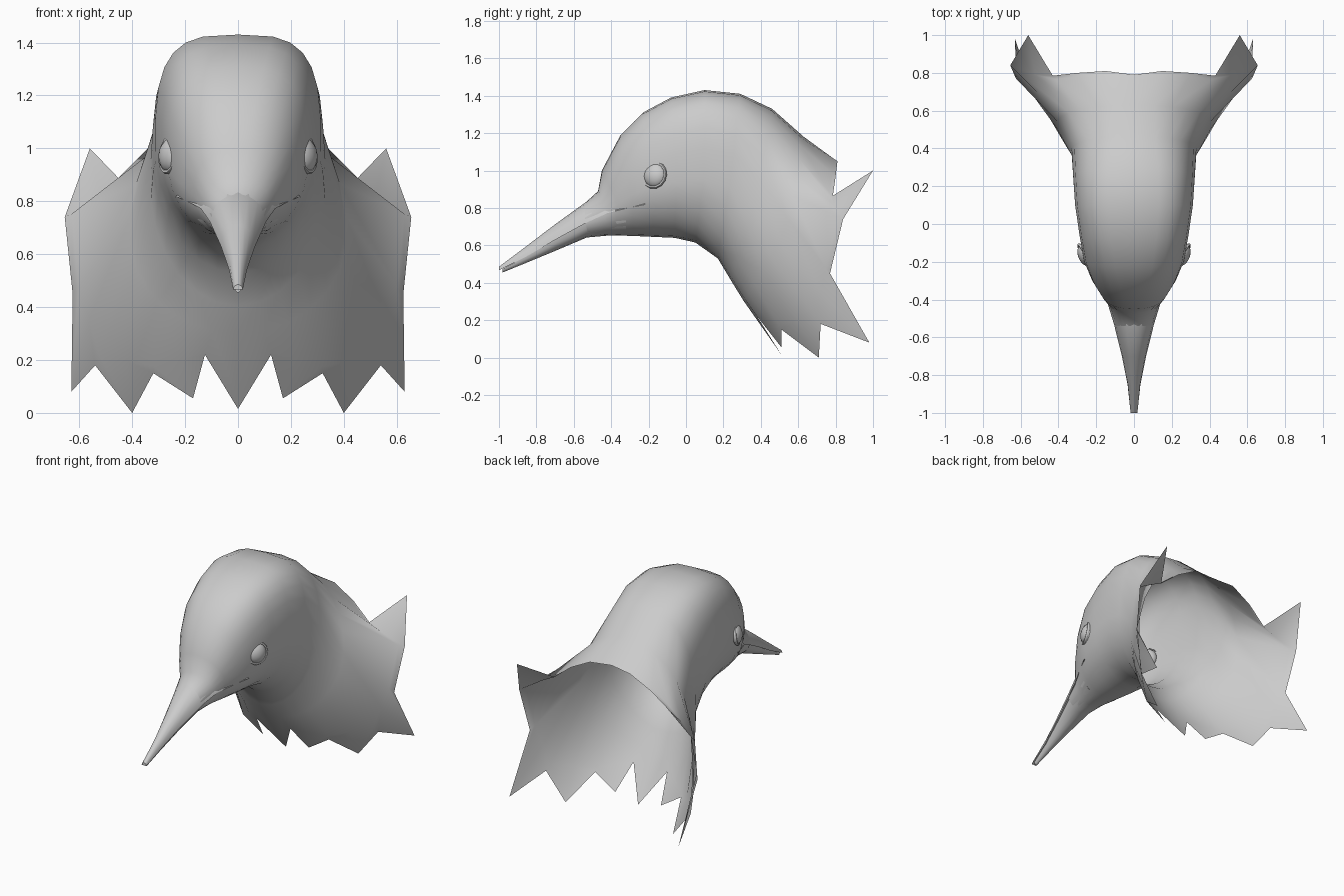
import bpy, bmesh, math
from mathutils import Vector

if "Cube" in bpy.data.objects:
    bpy.data.objects.remove(bpy.data.objects["Cube"])


def mesh_object(name, rows, closed=False, mirror=True):
    """Skin rows of points into a grid, mirrored across x = 0."""
    bm = bmesh.new()
    grid = [[bm.verts.new(p) for p in row] for row in rows]
    for a, b in zip(grid, grid[1:]):
        n = len(a)
        for j in range(n if closed else n - 1):
            k = (j + 1) % n
            bm.faces.new((a[j], a[k], b[k], b[j]))
    if closed:
        bm.faces.new(grid[0])
        bm.faces.new(grid[-1])
    bmesh.ops.recalc_face_normals(bm, faces=bm.faces)
    me = bpy.data.meshes.new(name)
    bm.to_mesh(me)
    bm.free()
    ob = bpy.data.objects.new(name, me)
    bpy.context.collection.objects.link(ob)
    if mirror:
        mod = ob.modifiers.new("Mirror", 'MIRROR')
        mod.merge_threshold = 0.001
    return ob


def smooth(ob, angle):
    bpy.ops.object.select_all(action='DESELECT')
    ob.select_set(True)
    bpy.context.view_layer.objects.active = ob
    bpy.ops.object.shade_smooth_by_angle(angle=math.radians(angle))


STEPS = 13


def half_ring(top, side, bottom, e):
    """Half cross-section from crown, round the cheek, to throat."""
    pts = []
    for j in range(STEPS + 1):
        a = math.pi * j / STEPS
        s, c = max(math.sin(a), 0), math.cos(a)
        if j in (0, STEPS):
            s = 0
        end = top if c > 0 else bottom
        p = e if c > 0 else 1.0
        w = abs(c) ** p
        pts.append((side[0] * s ** p,
                    side[1] + (end[0] - side[1]) * w,
                    side[2] + (end[1] - side[2]) * w))
    return pts


# Head and neck: crown (y, z), side (x, y, z), throat (y, z), roundness
rings = [
    ((-.54, .826), (.10, -.54, .73), (-.52, .645), 1.0),
    ((-.47, .89), (.13, -.43, .775), (-.44, .652), 1.0),
    ((-.45, 1.0), (.168, -.37, .84), (-.37, .653), .92),
    ((-.35, 1.19), (.222, -.29, .90), (-.28, .65), .80),
    ((-.23, 1.31), (.265, -.19, .95), (-.17, .645), .70),
    ((-.08, 1.39), (.29, -.05, .98), (-.06, .64), .63),
    ((.10, 1.43), (.313, .10, 1.0), (.05, .615), .60),
    ((.29, 1.41), (.323, .24, .97), (.17, .53), .64),
    ((.46, 1.33), (.332, .38, .86), (.245, .405), .75),
    ((.63, 1.18), (.41, .53, .67), (.31, .30), .92),
]
rows = [half_ring(*r) for r in rings]

# Ragged open edge, from nape round the shoulder to the breast
edge = [Vector(p) for p in (
    (0, .79, 1.06), (.15, .81, 1.05), (.30, .80, .97),
    (.43, .785, .865), (.56, 1.0, 1.0), (.655, .84, .74),
    (.625, .77, .45), (.63, .98, .08), (.54, .72, .18),
    (.40, .71, 0), (.32, .51, .15), (.17, .51, .055),
    (.125, .38, .22), (0, .51, .015))]

# Line just inside the edge, cutting straight across the feet of the spikes
base = [Vector(p).lerp(e, .9) for p, e in zip(rows[-1], edge)]
for tip in (4, 7, 9, 11):
    base[tip] = (base[tip - 1] + base[tip + 1]) / 2
rows += [base, edge]
smooth(mesh_object("head_and_neck", rows), 70)


# Beak halves: y, ridge z, mouth edge z, half width
def beak_half(name, sections):
    rows = []
    for y, ridge, lip, w in sections:
        row = []
        for i in range(9):
            a = math.pi * i / 8
            row.append((w * math.cos(a), y,
                        lip + (ridge - lip) * math.sin(a)))
        rows.append(row)
    smooth(mesh_object(name, rows, closed=True, mirror=False), 50)


beak_half("upper_beak", [
    (-1.0, .485, .466, .018), (-.85, .598, .542, .034),
    (-.70, .712, .629, .064), (-.53, .835, .722, .106),
    (-.42, .86, .772, .140), (-.32, .87, .798, .188), (-.22, .87, .818, .235)])
beak_half("lower_beak", [
    (-.98, .455, .474, .013), (-.85, .508, .543, .028),
    (-.70, .570, .630, .055), (-.53, .642, .722, .094),
    (-.42, .652, .765, .125), (-.32, .655, .78, .165)])

# Eyes with raised lids
for s, label in ((1, "left"), (-1, "right")):
    normal = Vector((s * .88, -.44, .14)).normalized()
    rot = normal.to_track_quat('Z', 'Y').to_euler()
    centre = Vector((s * .25, -.165, .975))
    bpy.ops.mesh.primitive_uv_sphere_add(
        segments=16, ring_count=10, radius=1, location=centre, rotation=rot)
    eye = bpy.context.object
    eye.name = label + "_eye"
    eye.scale = (.066, .068, .045)
    smooth(eye, 60)
    bpy.ops.mesh.primitive_torus_add(
        major_segments=14, minor_segments=6, major_radius=.067,
        minor_radius=.009, location=centre + normal * .012, rotation=rot)
    lid = bpy.context.object
    lid.name = label + "_eyelid"
    smooth(lid, 60)
